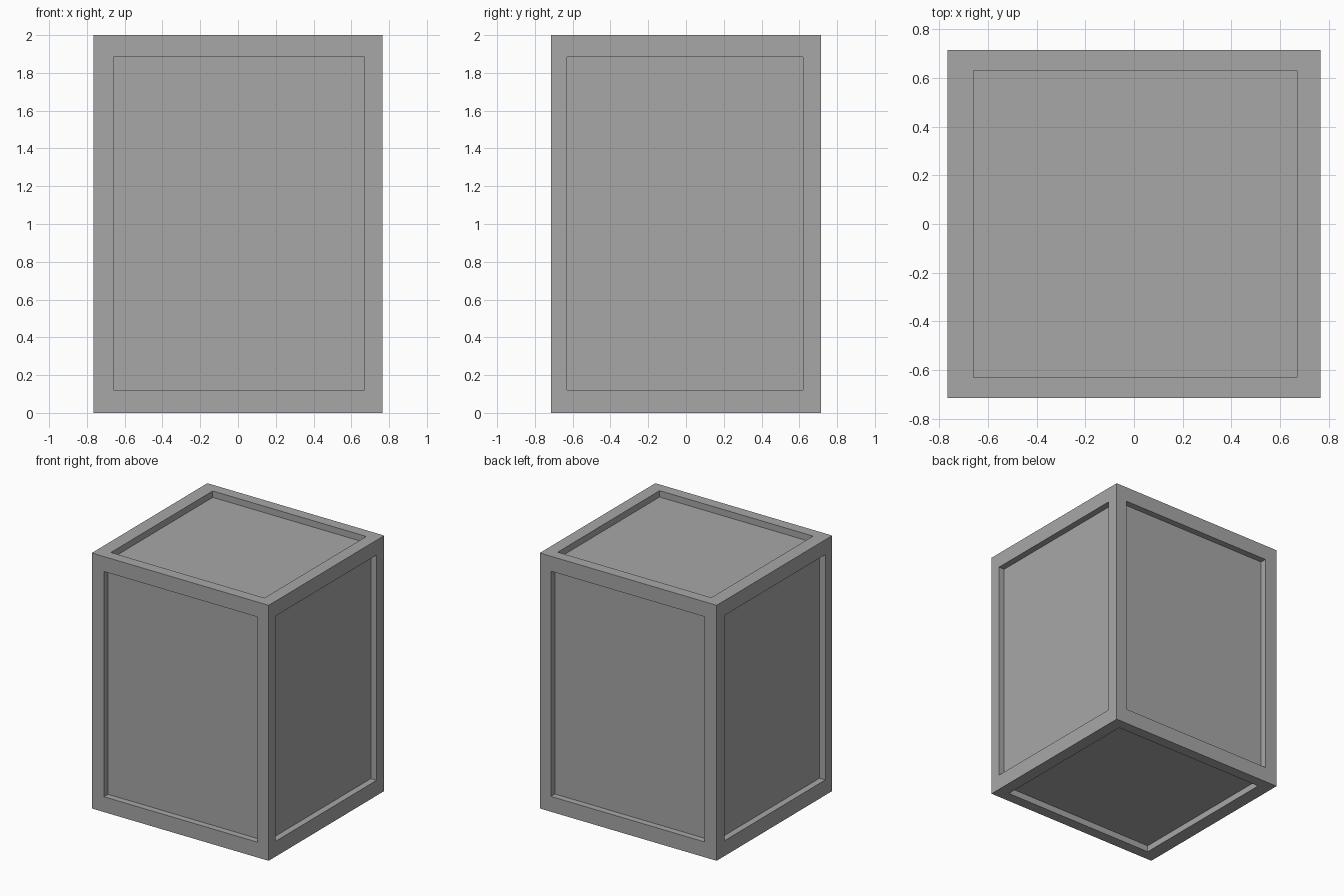
import bpy
import bmesh
from mathutils import Vector

cube = bpy.data.objects.get("Cube")
if cube:
    bpy.data.objects.remove(cube, do_unlink=True)

grey = bpy.data.materials.new("plain_grey")
grey.use_nodes = True
GREY = (0.39, 0.39, 0.39, 1)
grey.diffuse_color = GREY
grey.node_tree.nodes["Principled BSDF"].inputs["Base Color"].default_value = GREY

# Outer box, and the limits of the sunken panels along each axis
OUTER = Vector((1.532, 1.43, 2.0))
LOW = Vector((-0.66, -0.63, 0.12))
HIGH = Vector((0.67, 0.62, 1.883))
CAP_HIGH_Y = 0.63
DEPTH = 0.05

bm = bmesh.new()
bmesh.ops.create_cube(bm, size=1)
bmesh.ops.scale(bm, vec=OUTER, verts=bm.verts)
bmesh.ops.translate(bm, vec=(0, 0, OUTER.z / 2), verts=bm.verts)
bm.normal_update()

# Inset every side to leave a frame, then sink the panel
for panel in list(bm.faces):
    normal = panel.normal.copy()
    axis = max(range(3), key=lambda i: abs(normal[i]))
    bmesh.ops.inset_individual(bm, faces=[panel], thickness=0.05)
    center = panel.calc_center_median()
    high = HIGH.copy()
    if axis == 2:
        high.y = CAP_HIGH_Y
    for v in panel.verts:
        for i in range(3):
            if i != axis:
                v.co[i] = high[i] if v.co[i] > center[i] else LOW[i]
    bm.normal_update()
    sunk = bmesh.ops.extrude_discrete_faces(bm, faces=[panel])["faces"][0]
    bmesh.ops.translate(bm, vec=-normal * DEPTH, verts=sunk.verts)

bmesh.ops.recalc_face_normals(bm, faces=bm.faces)
mesh = bpy.data.meshes.new("panelled_box")
bm.to_mesh(mesh)
bm.free()
mesh.materials.append(grey)
box = bpy.data.objects.new("panelled_box", mesh)
bpy.context.collection.objects.link(box)
